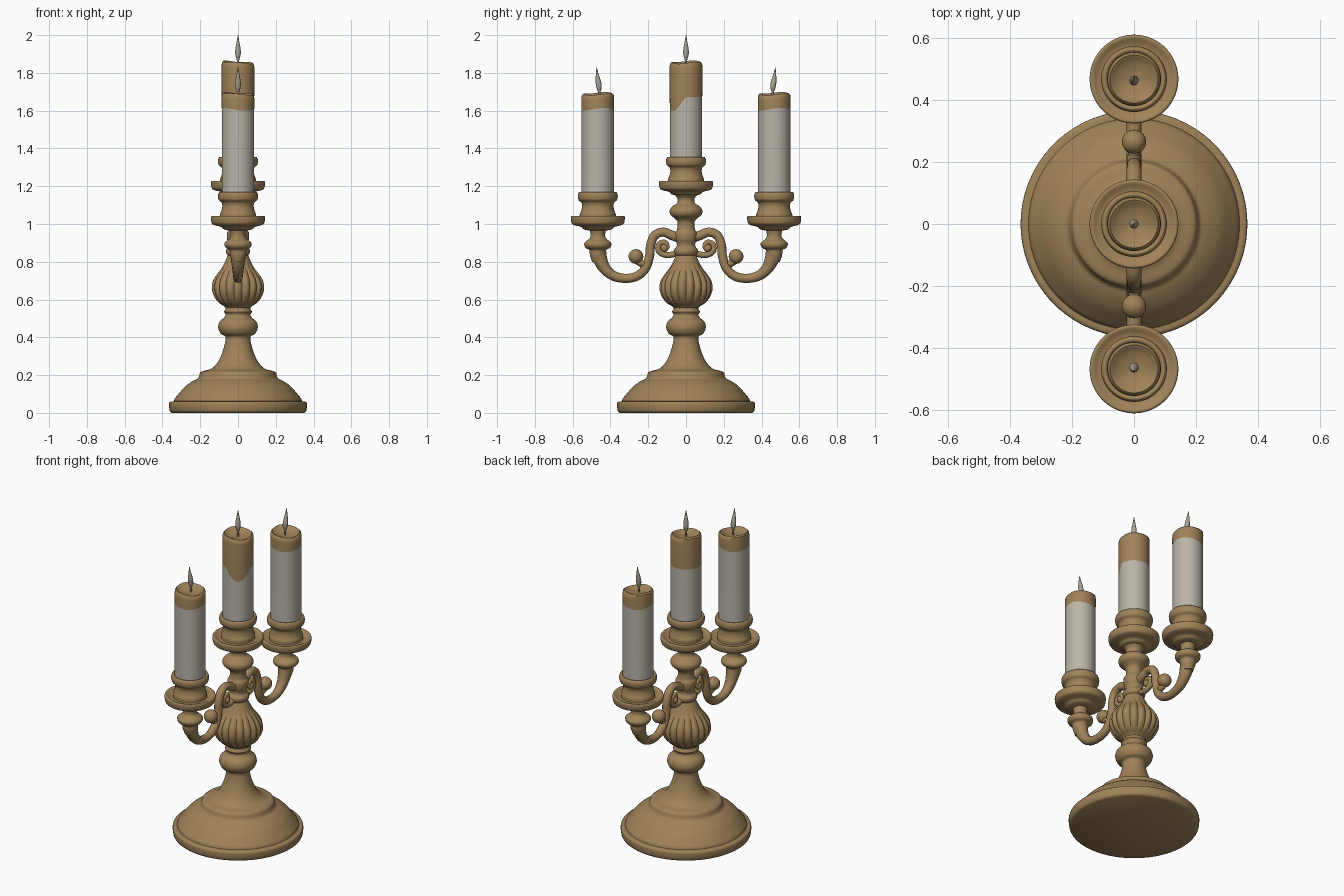
import bpy, bmesh, math
from mathutils import Vector

if "Cube" in bpy.data.objects:
    bpy.data.objects.remove(bpy.data.objects["Cube"])


def material(name, rgb):
    m = bpy.data.materials.new(name)
    m.use_nodes = True
    m.diffuse_color = (*rgb, 1)
    m.node_tree.nodes["Principled BSDF"].inputs["Base Color"].default_value = (*rgb, 1)
    return m


BRONZE = material("antique bronze", (0.35, 0.225, 0.10))
WAX = material("pale wax", (0.49, 0.455, 0.385))
FLAME = material("flame grey", (0.40, 0.36, 0.29))


def smooth_path(pts, steps=4):
    """Catmull-Rom curve through the given points."""
    v = [Vector(p) for p in pts]
    v = [v[0]] + v + [v[-1]]
    out = []
    for a, b, c, d in zip(v, v[1:], v[2:], v[3:]):
        for i in range(steps):
            t = i / steps
            out.append(0.5 * (2 * b + (c - a) * t + (2 * a - 5 * b + 4 * c - d) * t * t
                              + (3 * b - a - 3 * c + d) * t ** 3))
    return out + [v[-1]]


def finish(obj, angle=40):
    bpy.ops.object.select_all(action="DESELECT")
    obj.select_set(True)
    bpy.context.view_layer.objects.active = obj
    bpy.ops.object.shade_smooth_by_angle(angle=math.radians(angle))


def lathe(name, profile, mats, y=0, z=0, segs=64, warp=None, rule=None):
    """Spin (r, z) points about a vertical axis; warp reshapes, rule colours rows."""
    bm = bmesh.new()
    rings = []
    for row, (r, h) in enumerate(profile):
        ring = []
        for k in range(segs):
            a = 2 * math.pi * k / segs
            rr, hh = warp(row, r, h, a) if warp else (r, h)
            ring.append(bm.verts.new((rr * math.cos(a), rr * math.sin(a), hh)))
        rings.append(ring)
    for row, (lo, hi) in enumerate(zip(rings, rings[1:])):
        for k in range(segs):
            n = (k + 1) % segs
            f = bm.faces.new((lo[k], lo[n], hi[n], hi[k]))
            f.material_index = rule(row) if rule else 0
    bm.faces.new(rings[0][::-1])
    cap = bm.faces.new(rings[-1])
    cap.material_index = rule(len(rings) - 2) if rule else 0
    me = bpy.data.meshes.new(name)
    bm.to_mesh(me)
    bm.free()
    for m in mats:
        me.materials.append(m)
    obj = bpy.data.objects.new(name, me)
    obj.location = (0, y, z)
    bpy.context.collection.objects.link(obj)
    finish(obj)
    return obj


def tube(name, pts, side, mat=BRONZE):
    """Round tube along (y, z, radius) points, on the side given by the sign."""
    cu = bpy.data.curves.new(name, "CURVE")
    cu.dimensions = "3D"
    cu.bevel_depth = 1
    cu.bevel_resolution = 4
    cu.use_fill_caps = True
    path = smooth_path(pts, 5)
    sp = cu.splines.new("POLY")
    sp.points.add(len(path) - 1)
    for p, (y, z, r) in zip(sp.points, path):
        p.co = (0, side * y, z, 1)
        p.radius = r
    cu.materials.append(mat)
    obj = bpy.data.objects.new(name, cu)
    bpy.context.collection.objects.link(obj)
    bpy.ops.object.select_all(action="DESELECT")
    obj.select_set(True)
    bpy.context.view_layer.objects.active = obj
    bpy.ops.object.convert(target="MESH")
    finish(bpy.context.object, 50)


def ball(name, y, z, r):
    bpy.ops.mesh.primitive_uv_sphere_add(segments=24, ring_count=14, radius=r, location=(0, y, z))
    obj = bpy.context.object
    obj.name = name
    obj.data.materials.append(BRONZE)
    finish(obj, 60)


# Stepped round foot rising into the waisted lower stem
foot = [(.35, 0), (.362, .012), (.365, .05), (.355, .06), (.34, .062), (.335, .075), (.315, .1),
        (.28, .14), (.24, .168), (.215, .18), (.206, .195), (.2, .213), (.185, .222), (.145, .232),
        (.11, .265), (.083, .32), (.068, .375), (.068, .405), (.09, .418), (.105, .45),
        (.098, .482), (.075, .503), (.066, .52), (.074, .535), (.066, .55), (.066, .57)]
lathe("foot", smooth_path(foot, 3), [BRONZE], segs=96)


# Fluted bulb
def flutes(row, r, h, a):
    depth = max(0, 1 - abs(h - .67) / .13) ** .5
    return r * (1 - .09 * depth * (1 - abs(math.sin(9 * a)))), h


bulb = [(.06, .55), (.075, .565), (.105, .585), (.13, .62), (.141, .66), (.134, .7), (.112, .735),
        (.085, .77), (.064, .81), (.052, .84)]
lathe("fluted_bulb", smooth_path(bulb, 4), [BRONZE], segs=144, warp=flutes)

# Upper stem with collars
stem = [(.05, .83), (.062, .845), (.062, .865), (.05, .88), (.05, .9), (.058, .92), (.058, .955),
        (.048, .97), (.045, 1.01), (.06, 1.03), (.083, 1.05), (.086, 1.075), (.07, 1.095),
        (.048, 1.11), (.045, 1.135), (.06, 1.155), (.06, 1.18)]
lathe("upper_stem", smooth_path(stem, 3), [BRONZE])

# Drip pan and cup, measured down from the cup rim
CUP = [(.045, -.205), (.075, -.198), (.09, -.185), (.125, -.176), (.139, -.165), (.143, -.135),
       (.135, -.127), (.115, -.137), (.096, -.138), (.096, -.12), (.088, -.1), (.083, -.075),
       (.088, -.055), (.102, -.043), (.106, -.02), (.1, -.002), (.09, -.002), (.08, -.015)]


# Candle: plain wall below a wavy edge, bronze tinted top with a shallow bowl
def candle(name, y, z, height, edge):
    def warp(row, r, h, a):
        if row == 1:
            return r, edge(a)
        if row > 1:
            h += .007 * math.cos(a - 2.6) * r / .087 + .003 * math.sin(3 * a) * r / .087
        return r, h
    prof = [(.086, -.03), (.086, 0), (.087, height - .025), (.085, height - .008),
            (.077, height), (.066, height - .006), (.055, height - .016), (.01, height - .02)]
    lathe(name, prof, [WAX, BRONZE], y, z, warp=warp, rule=lambda row: int(row > 0))


def centre_edge(a):
    d = math.atan2(math.sin(a + .95), math.cos(a + .95))
    return .322 - .075 * max(0, math.cos(1.7 * d)) * (abs(d) < .93)


def side_edge(a):
    return .437 + .007 * math.sin(2 * a + .6)


def flame(name, y, base, lean):
    pts = [(y, base - .02, .004), (y, base + .015, .006), (y + lean * .1, base + .045, .014),
           (y + lean * .4, base + .075, .014), (y + lean * .8, base + .115, .007),
           (y + lean, base + .15, .001)]
    tube(name, pts, 1, FLAME)


lathe("centre_cup", smooth_path(CUP, 3), [BRONZE], 0, 1.355)
candle("centre_candle", 0, 1.35, .507, centre_edge)
flame("centre_flame", 0, 1.85, 0)

# Arms, repeated front and back
SOCKET = [(.03, .8), (.042, .835), (.045, .862), (.062, .872), (.071, .885), (.07, .902),
          (.05, .918), (.04, .93), (.04, .955), (.05, .985)]
ARM = [(.03, .925, .026), (.075, .94, .025), (.12, .957, .024), (.165, .94, .024),
       (.187, .89, .024), (.193, .83, .024), (.215, .765, .024), (.26, .724, .024),
       (.32, .712, .024), (.385, .726, .026), (.43, .765, .031), (.455, .815, .038),
       (.467, .87, .043)]
LEAF = [(.19, .81, .014), (.205, .795, .016), (.235, .79, .018), (.262, .81, .02)]
SCROLL = [(.04, .85, .016), (.075, .838, .016), (.115, .838, .016), (.145, .86, .016),
          (.142, .893, .015), (.113, .903, .014), (.1, .88, .014), (.115, .87, .016)]
for label, s in (("front", -1), ("back", 1)):
    y = .467 * s
    tube(label + "_arm", ARM, s)
    tube(label + "_leaf_curl", LEAF, s)
    ball(label + "_leaf_ball", .265 * s, .828, .039)
    tube(label + "_inner_scroll", SCROLL, s)
    ball(label + "_scroll_ball", .115 * s, .872, .022)
    lathe(label + "_socket", smooth_path(SOCKET, 3), [BRONZE], y, 0, 48)
    lathe(label + "_cup", smooth_path(CUP, 3), [BRONZE], y, 1.17)
    candle(label + "_candle", y, 1.17, .52, side_edge)
    flame(label + "_flame", y - .008 * s, 1.68, .014 * s)
